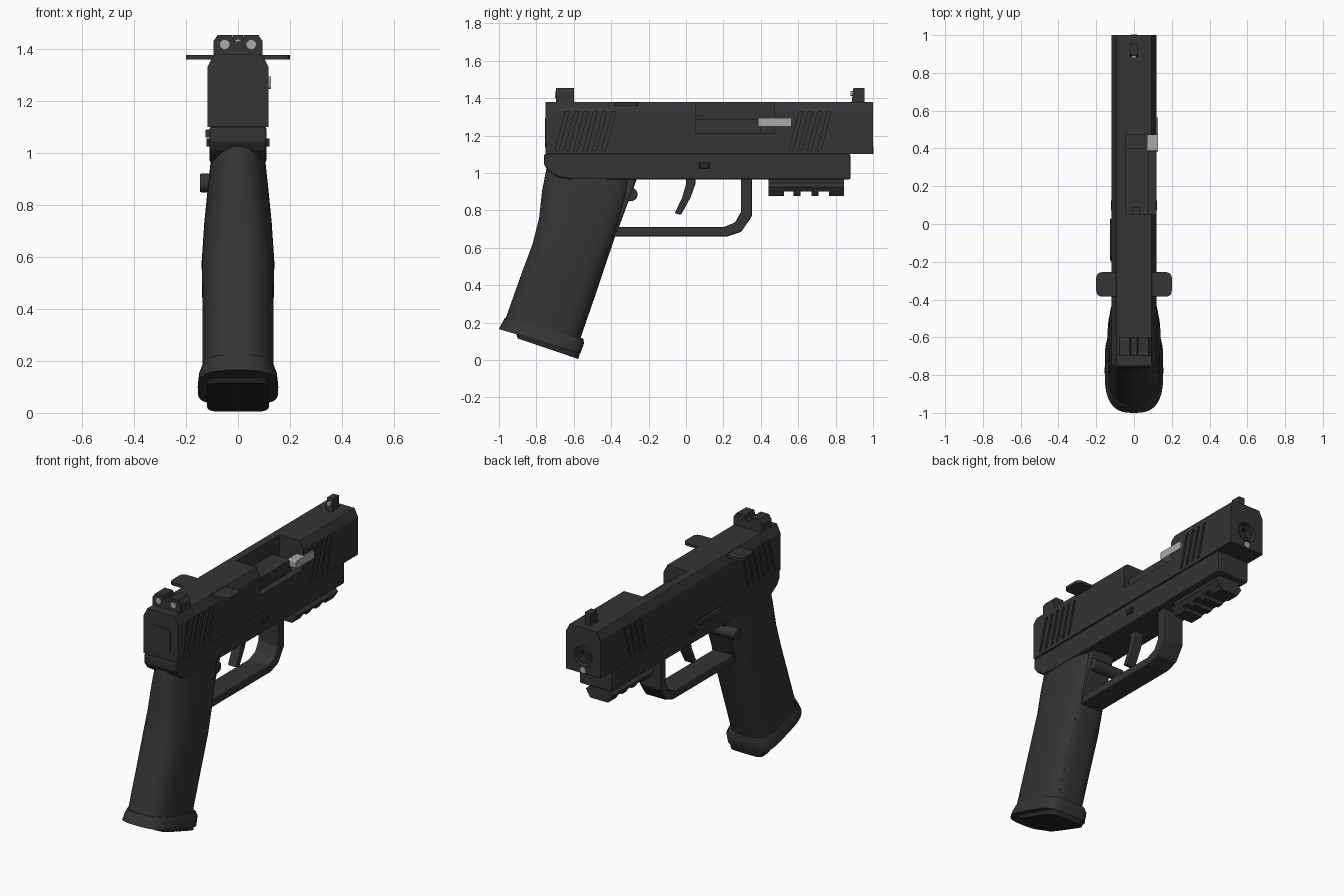
import bpy, bmesh, math
from mathutils import Vector

if "Cube" in bpy.data.objects:
    bpy.data.objects.remove(bpy.data.objects["Cube"])


def material(name, value):
    m = bpy.data.materials.new(name)
    m.use_nodes = True
    m.diffuse_color = (value, value, value, 1)
    m.node_tree.nodes["Principled BSDF"].inputs["Base Color"].default_value = (value, value, value, 1)
    return m


METAL = material("dark metal", 0.035)
POLYMER = material("dark polymer", 0.035)
BLACK = material("black", 0.02)
LIGHT = material("light grey", 0.4)


def add_prism(bm, pts, a, b, axis="x"):
    """Extrude a profile from a to b: x takes (y, z), y takes (x, z), z takes (x, y)."""
    place = {"x": lambda p, d: (d, p[0], p[1]),
             "y": lambda p, d: (p[0], d, p[1]),
             "z": lambda p, d: (p[0], p[1], d)}[axis]
    lo, hi = [[bm.verts.new(place(p, d)) for p in pts] for d in (a, b)]
    faces = [bm.faces.new(lo), bm.faces.new(hi)]
    for i in range(len(pts)):
        j = (i + 1) % len(pts)
        faces.append(bm.faces.new((lo[i], lo[j], hi[j], hi[i])))
    bmesh.ops.recalc_face_normals(bm, faces=faces)


def finish(name, bm, mat, bevel=0.0, smooth=False):
    me = bpy.data.meshes.new(name)
    bm.to_mesh(me)
    bm.free()
    me.materials.append(mat)
    ob = bpy.data.objects.new(name, me)
    bpy.context.collection.objects.link(ob)
    if bevel:
        mod = ob.modifiers.new("bevel", "BEVEL")
        mod.width, mod.segments, mod.limit_method = bevel, 2, "ANGLE"
    if smooth:
        bpy.ops.object.select_all(action="DESELECT")
        ob.select_set(True)
        bpy.context.view_layer.objects.active = ob
        bpy.ops.object.shade_smooth_by_angle(angle=math.radians(35))
    return ob


def prism(name, pts, a, b, mat, axis="x", bevel=0.0, smooth=False):
    bm = bmesh.new()
    add_prism(bm, pts, a, b, axis)
    return finish(name, bm, mat, bevel, smooth)


def rect(x0, x1, y0, y1):
    return [(x0, y0), (x1, y0), (x1, y1), (x0, y1)]


def disc(cx, cy, r, n=24):
    return [(cx + r * math.cos(math.tau * i / n), cy + r * math.sin(math.tau * i / n)) for i in range(n)]


def round_rect(x0, x1, y0, y1, r, n=5):
    pts = []
    corners = ((x1 - r, y1 - r), (x0 + r, y1 - r), (x0 + r, y0 + r), (x1 - r, y0 + r))
    for k, (cx, cy) in enumerate(corners):
        for i in range(n + 1):
            a = math.pi / 2 * (k + i / n)
            pts.append((cx + r * math.cos(a), cy + r * math.sin(a)))
    return pts


def loft(name, sections, mat, back_pow, front_pow, n=48, smooth=True):
    """Skin rounded sections, each (back y, back z, front y, front z, half width)."""
    bm = bmesh.new()
    rings = []
    for yb, zb, yf, zf, w in sections:
        ring = []
        for i in range(n):
            c, s = math.cos(math.tau * i / n), math.sin(math.tau * i / n)
            p = 2 / (front_pow if c > 0 else back_pow)
            u = 0.5 + 0.5 * math.copysign(abs(c) ** p, c)
            x = w * math.copysign(abs(s) ** p, s)
            ring.append(bm.verts.new((x, yb + (yf - yb) * u, zb + (zf - zb) * u)))
        rings.append(ring)
    for lo, hi in zip(rings, rings[1:]):
        for i in range(n):
            j = (i + 1) % n
            bm.faces.new((lo[i], lo[j], hi[j], hi[i]))
    bm.faces.new(rings[0])
    bm.faces.new(rings[-1])
    bmesh.ops.recalc_face_normals(bm, faces=bm.faces)
    return finish(name, bm, mat, smooth=smooth)


# Slide: chamfered bar with ejection port, slanted grooves and muzzle recess cut out
W = 0.118
slide = prism("slide", [(-W, 1.1), (W, 1.1), (W, 1.33), (0.093, 1.38), (-0.093, 1.38), (-W, 1.33)],
              -0.75, 1.0, METAL, "y")
bm = bmesh.new()
add_prism(bm, rect(0.05, 0.47, 1.212, 1.5), -0.045, 0.3)
for start, count in ((-0.70, 6), (0.55, 4)):
    for i in range(count):
        y = start + 0.05 * i
        groove = [(y, 1.12), (y + 0.02, 1.12), (y + 0.075, 1.325), (y + 0.055, 1.325)]
        for side in (1, -1):
            add_prism(bm, groove, side * (W - 0.009), side * 0.2)
add_prism(bm, disc(0, 1.205, 0.062, 32), 0.96, 1.1, "y")
cutter = finish("slide_cutter", bm, METAL)
cutter.hide_render = True
mod = slide.modifiers.new("cuts", "BOOLEAN")
mod.object, mod.solver = cutter, "EXACT"
bpy.context.view_layer.update()
cut_mesh = bpy.data.meshes.new_from_object(slide.evaluated_get(bpy.context.evaluated_depsgraph_get()))
slide.modifiers.clear()
slide.data = cut_mesh
bpy.data.objects.remove(cutter)

# Port interior and the light bar at its front
prism("chamber_block", rect(0.05, 0.40, 1.2, 1.288), -0.045, 0.08, METAL)
prism("extractor", rect(0.05, 0.09, 1.28, 1.31), -0.01, 0.03, METAL)
prism("light_bar", round_rect(0.385, 0.565, 1.247, 1.295, 0.01), 0.07, 0.127, LIGHT)

# Barrel tube and guide rod at the muzzle
bm = bmesh.new()
loop = [bm.verts.new((r, y, 0)) for r, y in ((0.026, 0.95), (0.026, 0.985), (0.032, 0.992), (0.046, 0.992), (0.046, 0.95))]
edges = [bm.edges.new(p) for p in zip(loop, loop[1:])]
bmesh.ops.spin(bm, geom=loop + edges, cent=(0, 0, 0), axis=(0, 1, 0), angle=math.tau, steps=32, use_merge=True)
bmesh.ops.recalc_face_normals(bm, faces=bm.faces)
bmesh.ops.translate(bm, verts=bm.verts, vec=(0, 0, 1.205))
finish("barrel", bm, METAL, smooth=True)
prism("bore", disc(0, 1.205, 0.027), 0.95, 0.965, BLACK, "y")
prism("guide_rod", disc(0, 1.122, 0.019), 0.86, 1.003, LIGHT, "y", smooth=True)

# Rear plate, cocking wing and sights
prism("rear_plate", round_rect(-0.066, 0.066, 1.135, 1.293, 0.025), -0.755, -0.74, METAL, "y")
prism("cocking_wing", round_rect(-0.2, 0.2, -0.385, -0.255, 0.03), 1.36, 1.377, METAL, "z")
prism("rear_sight", [(-0.095, 1.375), (0.095, 1.375), (0.095, 1.43), (0.078, 1.455), (0.022, 1.455),
                     (0.016, 1.43), (-0.016, 1.43), (-0.022, 1.455), (-0.078, 1.455), (-0.095, 1.43)],
      -0.695, -0.6, METAL, "y")
for side, x in (("left", 0.051), ("right", -0.051)):
    prism("rear_sight_dot_" + side, disc(x, 1.418, 0.018), -0.70, -0.69, LIGHT, "y")
prism("front_sight", [(0.885, 1.375), (0.955, 1.375), (0.955, 1.455), (0.895, 1.455)], -0.02, 0.02, METAL)
prism("front_sight_dot", disc(0, 1.425, 0.014), 0.88, 0.9, LIGHT, "y")

# Frame with swept tail
prism("frame", [(-0.76, 1.102), (-0.76, 1.045), (-0.735, 1.01), (-0.68, 0.975), (-0.6, 0.965),
                (0.88, 0.965), (0.88, 1.102)], -0.11, 0.11, POLYMER, bevel=0.01)
prism("cross_pin", rect(0.07, 0.125, 1.025, 1.057), -0.122, 0.122, BLACK, bevel=0.004)
prism("slide_stop", [(-0.2, 1.06), (0.03, 1.06), (0.03, 1.09), (-0.17, 1.09)], -0.126, -0.1, METAL, bevel=0.004)

# Accessory rail with four teeth
prism("rail_neck", rect(0.44, 0.845, 0.925, 0.97), -0.07, 0.07, POLYMER)
prism("rail_bar", [(-0.07, 0.945), (-0.09, 0.925), (-0.075, 0.9), (0.075, 0.9), (0.09, 0.925), (0.07, 0.945)],
      0.44, 0.845, POLYMER, "y")
for i, (a, b) in enumerate(((0.44, 0.525), (0.575, 0.612), (0.67, 0.708), (0.765, 0.845))):
    prism(f"rail_tooth_{i + 1}", [(-0.09, 0.925), (-0.06, 0.877), (0.06, 0.877), (0.09, 0.925)], a, b, POLYMER, "y")

# Trigger guard, trigger and front strap
prism("trigger_guard", [(-0.42, 0.66), (0.22, 0.66), (0.295, 0.685), (0.353, 0.77), (0.353, 0.975),
                        (0.293, 0.975), (0.293, 0.79), (0.262, 0.735), (0.2, 0.71), (-0.42, 0.71)],
      -0.07, 0.07, POLYMER, bevel=0.008)
prism("trigger", [(0.0, 0.98), (0.0, 0.94), (-0.02, 0.87), (-0.06, 0.785), (-0.028, 0.775),
                  (0.025, 0.87), (0.05, 0.94), (0.05, 0.98)], -0.03, 0.03, METAL, bevel=0.006)
prism("front_strap", [(-0.5, 0.68), (-0.37, 0.68), (-0.262, 0.97), (-0.45, 0.97)], -0.075, 0.075, POLYMER, bevel=0.01)
prism("magazine_button", disc(-0.295, 0.885, 0.036), -0.147, 0.07, METAL, bevel=0.006, smooth=True)

# Grip, flared foot and magazine base
loft("grip", [(-0.745, 1.03, -0.28, 1.0, 0.1), (-0.77, 0.90, -0.315, 0.86, 0.115),
              (-0.785, 0.76, -0.365, 0.70, 0.13), (-0.82, 0.62, -0.42, 0.54, 0.14),
              (-0.88, 0.46, -0.48, 0.36, 0.137), (-0.965, 0.22, -0.57, 0.1, 0.137)], POLYMER, 2.6, 3.5)
loft("grip_foot", [(-0.968, 0.225, -0.55, 0.115, 0.138), (-0.985, 0.195, -0.545, 0.09, 0.15),
                   (-1.0, 0.165, -0.565, 0.035, 0.155)], POLYMER, 2.8, 4.5)
loft("magazine_base", [(-0.91, 0.15, -0.565, 0.05, 0.122), (-0.90, 0.115, -0.575, 0.005, 0.12)], BLACK, 7, 7)

# Finger ridges down the front of the grip
for i in range(8):
    t = i / 7
    c = Vector((-0.418, 0.58)).lerp(Vector((-0.555, 0.175)), t)
    ridge = [c + Vector(p) for p in ((-0.05, 0.02), (0.002, 0.018), (-0.002, -0.012), (-0.05, -0.02))]
    prism(f"grip_ridge_{i + 1}", ridge, -0.085, 0.085, POLYMER)
